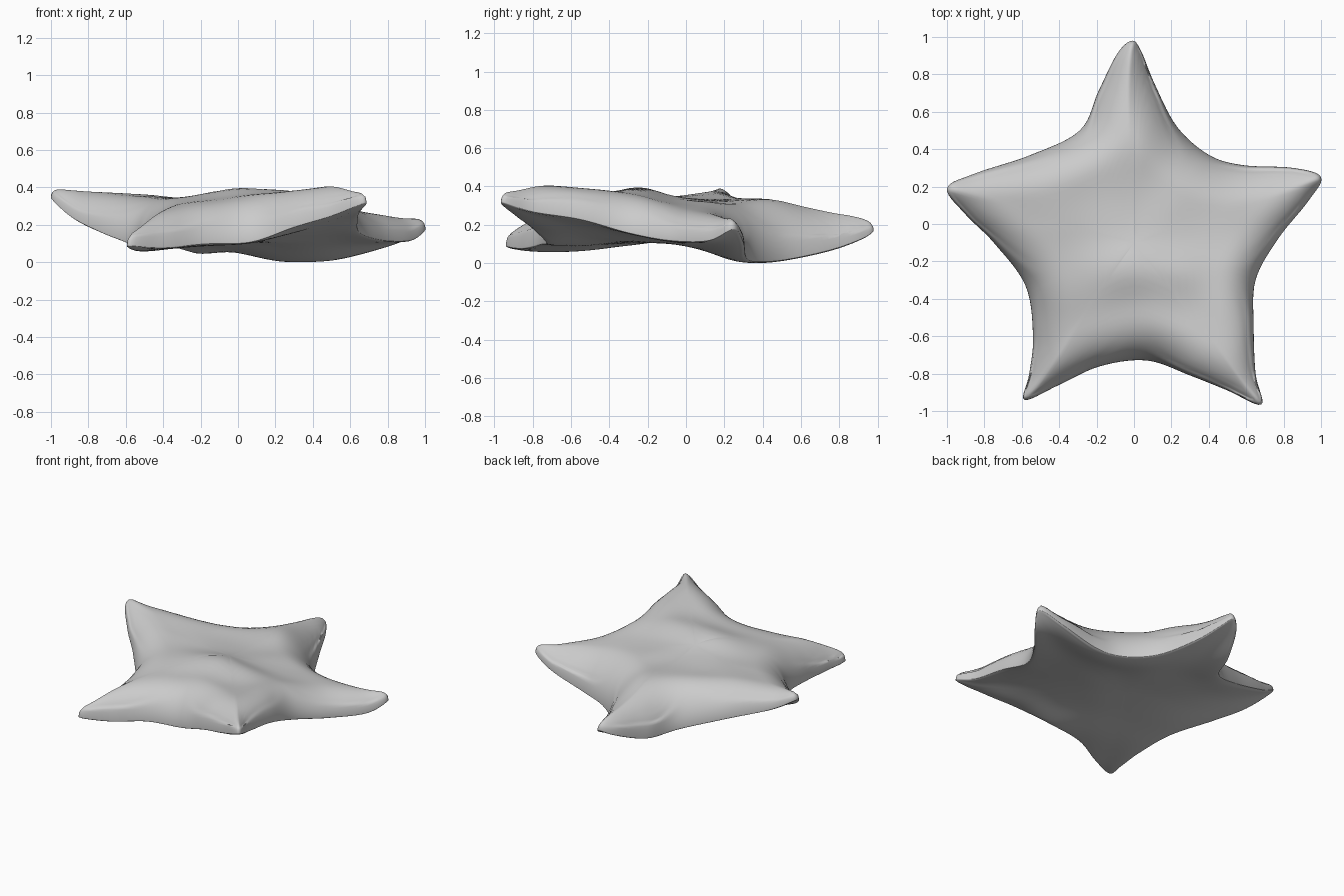
import bpy, bmesh, math
from mathutils import Vector, noise

cube = bpy.data.objects.get("Cube")
if cube:
    bpy.data.objects.remove(cube, do_unlink=True)

grey = bpy.data.materials.new("soft grey")
grey.use_nodes = True
colour = (0.6, 0.6, 0.6, 1)
grey.diffuse_color = colour
grey.node_tree.nodes["Principled BSDF"].inputs["Base Color"].default_value = colour

# Rim control points: x, y, rim height, body thickness above the rim
RIM = [
    (-.01, .98, .18, .09), (-.09, .91, .14, .14), (-.19, .71, .07, .24), (-.29, .5, .08, .27),
    (-.55, .37, .17, .21), (-.85, .27, .28, .12),                       # back to left arm
    (-1, .19, .36, .07), (-.9, .05, .26, .13), (-.75, -.1, .18, .19), (-.58, -.33, .11, .24),
    (-.54, -.6, .08, .22), (-.56, -.8, .08, .15),                       # left to front arm
    (-.585, -.94, .1, .12), (-.4, -.86, .09, .22), (-.18, -.76, .11, .24), (.07, -.73, .12, .25),
    (.3, -.81, .2, .23), (.5, -.89, .26, .17),                          # across the front
    (.68, -.965, .33, .1), (.65, -.8, .28, .14), (.64, -.55, .24, .19), (.65, -.3, .17, .2),
    (.77, -.08, .13, .15), (.93, .12, .13, .13),                        # up the other side
    (1, .25, .19, .1), (.85, .3, .12, .12), (.58, .315, .04, .21), (.4, .37, .02, .3),
    (.23, .52, .03, .3), (.11, .75, .08, .2), (.04, .92, .14, .13),
]
CENTRE = Vector((0, -.1))
STEPS, RINGS = 7, 26


def spline(points):
    """Closed smooth curve through the control points."""
    pts = [Vector(p) for p in points]
    out = []
    for i in range(len(pts)):
        a, b, c, d = (pts[(i + k) % len(pts)] for k in (-1, 0, 1, 2))
        for s in range(STEPS):
            t = s / STEPS
            out.append(.5 * (2 * b + (c - a) * t + (2 * a - 5 * b + 4 * c - d) * t * t
                             + (3 * b - a - 3 * c + d) * t ** 3))
    return out


rim = spline(RIM)
count = len(rim)
lengths = [(rim[i - 1].xy - rim[(i + 1) % count].xy).length / 2 for i in range(count)]


def dome(u):
    u = min(u, 1)
    return math.sqrt(1 - (1 - u) ** 2)


def bump(p, x, y, wide, deep):
    return math.exp(-((p.x - x) / wide) ** 2 - ((p.y - y) / deep) ** 2)


def heights(p):
    """Upper and lower surface heights at a plan position inside the rim."""
    near, total, base, thick = 9, 0, 0, 0
    for q, length in zip(rim, lengths):
        d = math.hypot(p.x - q[0], p.y - q[1])
        near = min(near, d)
        w = length / (d + .004) ** 3
        total += w
        base += w * q[2]
        thick += w * q[3]
    w = 1.5 / ((p - CENTRE).length + .25) ** 3
    base = (base + w * .13) / (total + w)
    thick = (thick + w * .22) / (total + w)
    lumps = noise.noise(Vector((p.x * 4, p.y * 4, 2))) * .01 * dome(near / .2)
    # Crest across the middle, with a fold down the back arm
    crest = .06 * bump(p, .06, -.25, .3, .14) + .02 * bump(p, 0, .45, .15, .15)
    # Thin arm tips round over faster than the thick body
    top = base + thick * dome(near / (.04 + .88 * thick)) + lumps + crest
    return top, base - .015 * dome(near / .15) + lumps * .6


bm = bmesh.new()


def surface(edge, side):
    """Concentric rings from the shared rim in to the middle."""
    outer = edge
    for r in range(1, RINGS):
        t = math.cos(math.pi / 2 * (r / RINGS) ** 1.3)
        ring = []
        for q in rim:
            p = CENTRE.lerp(Vector((q[0], q[1])), t)
            ring.append(bm.verts.new((p.x, p.y, heights(p)[side])))
        for i in range(count):
            j = (i + 1) % count
            bm.faces.new((outer[i], outer[j], ring[j], ring[i]))
        outer = ring
    middle = bm.verts.new((CENTRE.x, CENTRE.y, heights(CENTRE)[side]))
    for i in range(count):
        bm.faces.new((outer[i], outer[(i + 1) % count], middle))


edge = [bm.verts.new(q[:3]) for q in rim]
surface(edge, 0)
surface(edge, 1)
# Soften the body slightly and rest it on the ground
bmesh.ops.smooth_vert(bm, verts=bm.verts, factor=.4, use_axis_z=True)
low = min(v.co.z for v in bm.verts)
bmesh.ops.translate(bm, verts=bm.verts, vec=(0, 0, -low))
bmesh.ops.recalc_face_normals(bm, faces=bm.faces)

mesh = bpy.data.meshes.new("starfish_body")
bm.to_mesh(mesh)
bm.free()
mesh.materials.append(grey)
body = bpy.data.objects.new("starfish_body", mesh)
bpy.context.collection.objects.link(body)
bpy.context.view_layer.objects.active = body
body.select_set(True)
bpy.ops.object.shade_smooth_by_angle(angle=math.radians(75))
